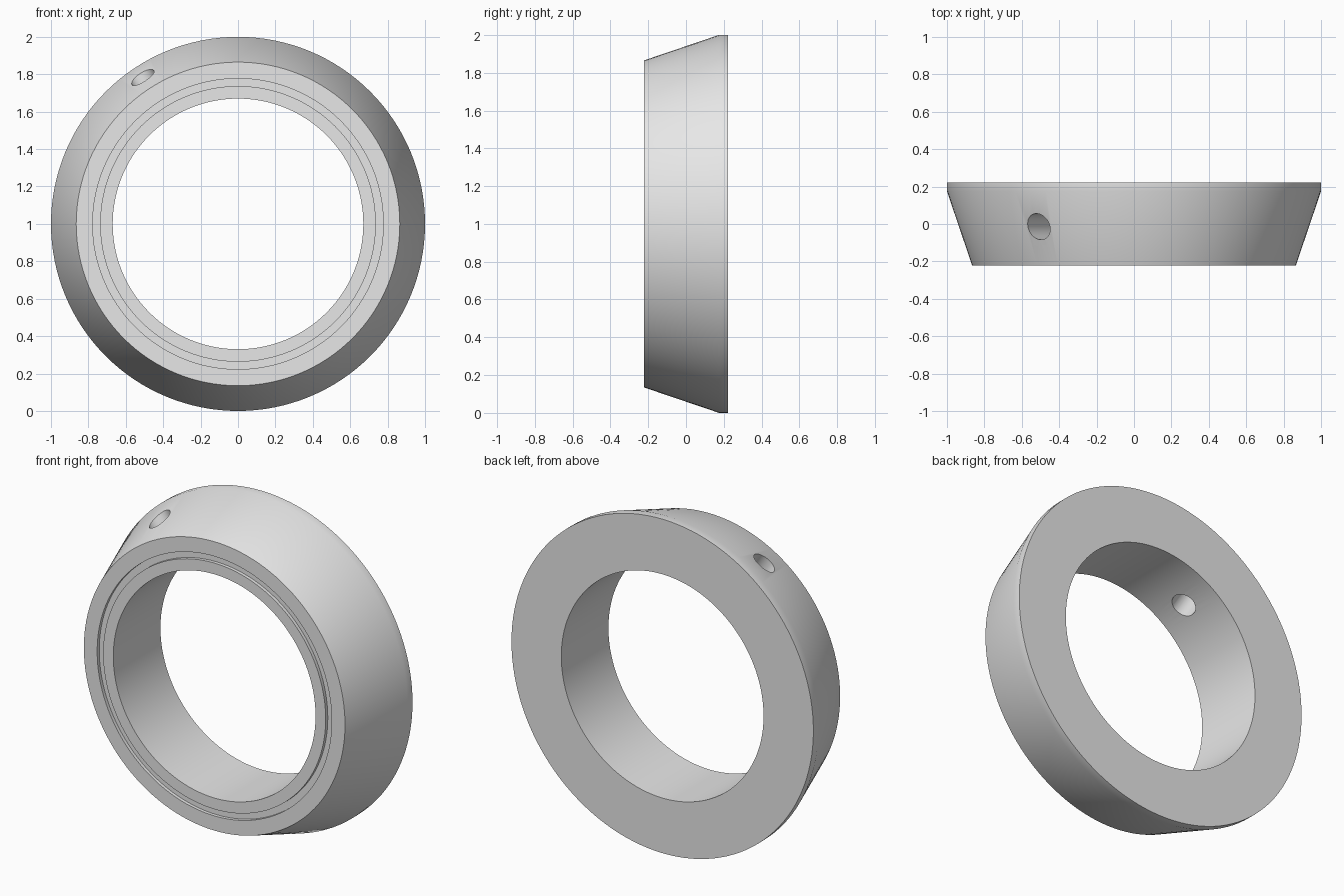
import bpy
import bmesh
import math
from mathutils import Matrix, Vector

cube = bpy.data.objects.get("Cube")
if cube:
    bpy.data.objects.remove(cube, do_unlink=True)

SEGMENTS = 128
CENTRE = Vector((0, 0, 1))

grey = bpy.data.materials.new("light grey")
grey.use_nodes = True
grey.diffuse_color = (0.8, 0.8, 0.8, 1)
grey.node_tree.nodes["Principled BSDF"].inputs["Base Color"].default_value = (0.8, 0.8, 0.8, 1)


def make_object(name, bm):
    bmesh.ops.recalc_face_normals(bm, faces=bm.faces)
    mesh = bpy.data.meshes.new(name)
    bm.to_mesh(mesh)
    bm.free()
    mesh.materials.append(grey)
    obj = bpy.data.objects.new(name, mesh)
    bpy.context.collection.objects.link(obj)
    return obj


def lathe(name, profile):
    """Revolve a closed (radius, y) profile around the y axis."""
    bm = bmesh.new()
    rings = []
    for i in range(SEGMENTS):
        a = 2 * math.pi * i / SEGMENTS
        rings.append([bm.verts.new(CENTRE + Vector((r * math.cos(a), y, r * math.sin(a))))
                      for r, y in profile])
    n = len(profile)
    for i in range(SEGMENTS):
        a, b = rings[i], rings[(i + 1) % SEGMENTS]
        for j in range(n):
            k = (j + 1) % n
            bm.faces.new((a[j], a[k], b[k], b[j]))
    return make_object(name, bm)


# Tapered collar with a shallow groove in its front face
front, back = -0.223, 0.223
groove = front + 0.02
collar = lathe("collar", [
    (0.67, front), (0.737, front), (0.737, groove), (0.777, groove),
    (0.777, front), (0.865, front), (1.0, 0.175), (1.0, back), (0.67, back)])

# Radial set screw hole through the upper wall
direction = Vector((-0.51, 0, 0.785)).normalized()
bm = bmesh.new()
bmesh.ops.create_cone(
    bm, cap_ends=True, segments=48, radius1=0.07, radius2=0.07, depth=0.7,
    matrix=Matrix.Translation(CENTRE + direction * 0.85 + Vector((0, -0.014, 0)))
    @ direction.to_track_quat('Z', 'Y').to_matrix().to_4x4())
cutter = make_object("screw_hole_cutter", bm)
cutter.hide_render = True

cut = collar.modifiers.new("screw hole", 'BOOLEAN')
cut.operation = 'DIFFERENCE'
cut.solver = 'EXACT'
cut.object = cutter

bpy.ops.object.select_all(action='DESELECT')
collar.select_set(True)
bpy.context.view_layer.objects.active = collar
bpy.ops.object.modifier_apply(modifier=cut.name)
bpy.data.objects.remove(cutter, do_unlink=True)

# Smooth round walls with crisp rims
bpy.ops.object.shade_smooth_by_angle(angle=math.radians(30))
